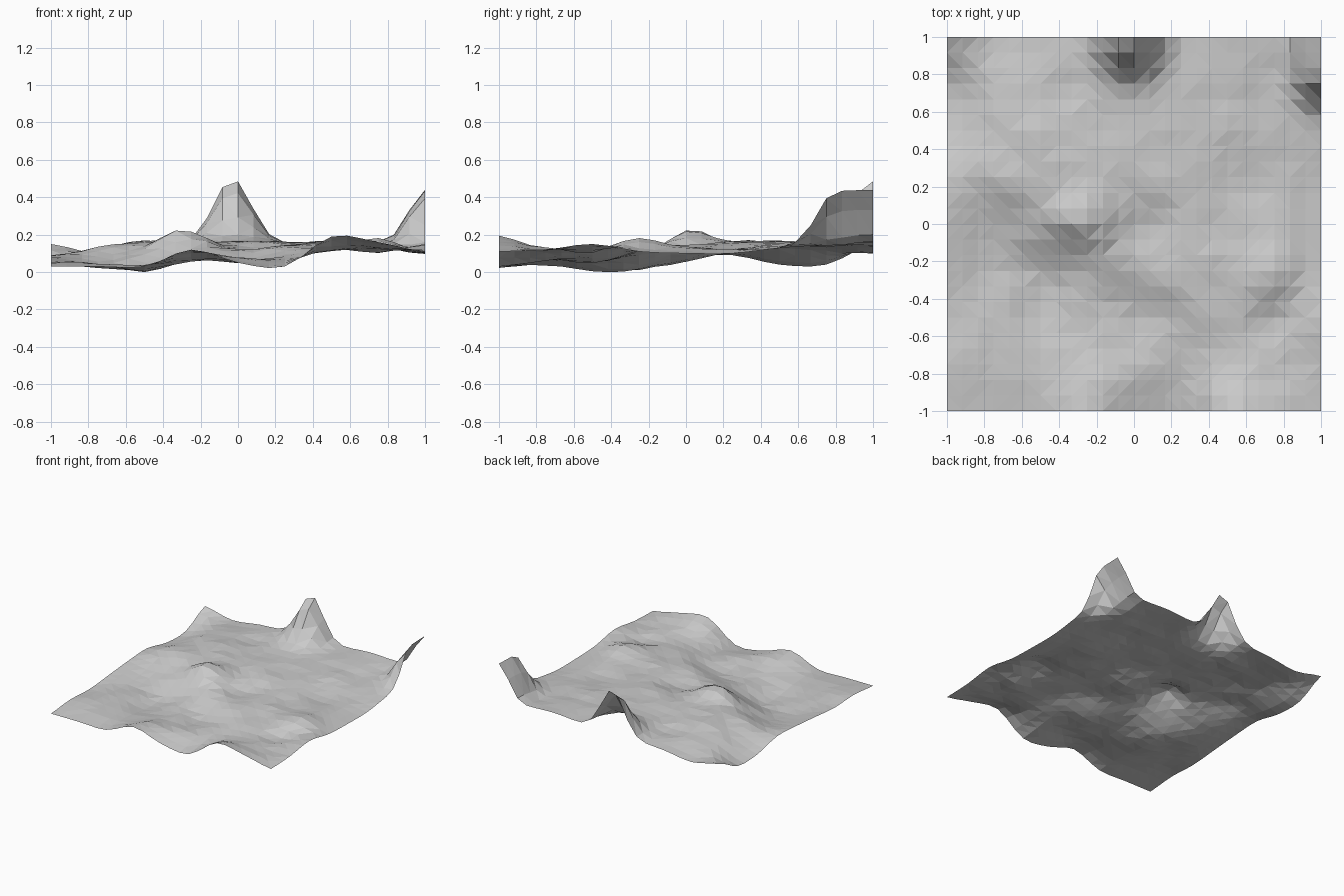
import bpy, bmesh, math
from mathutils import Vector, noise

if "Cube" in bpy.data.objects:
    bpy.data.objects.remove(bpy.data.objects["Cube"])

# Coarse relief: rows run front to back, columns left to right, 0.25 apart
# (heights in hundredths)
RELIEF = [
    [4, 4, 4, 13, 6, 4, 20, 17, 12],
    [6, 6, 4, 9, 9, 8, 13, 13, 13],
    [5, 5, 2, 7, 6, 11, 13, 12, 16],
    [7, 4, 3, 10, 13, 15, 16, 18, 12],
    [9, 7, 13, 21, 12, 15, 15, 15, 11],
    [10, 14, 17, 18, 17, 17, 14, 13, 11],
    [5, 13, 17, 16, 17, 17, 16, 14, 14],
    [5, 12, 15, 15, 16, 17, 17, 16, 16],
    [16, 11, 14, 15, 15, 16, 18, 17, 17],
]


def spline(row, t):
    """Catmull-Rom interpolation along a list of values."""
    i = min(int(t), len(row) - 2)
    f = t - i
    a, b = row[max(i - 1, 0)], row[i]
    c, d = row[i + 1], row[min(i + 2, len(row) - 1)]
    return b + 0.5 * f * (c - a + f * (2*a - 5*b + 4*c - d + f * (3*(b - c) + d - a)))


def bump(dx, dy, sx, sy):
    return math.exp(-(dx / sx) ** 2 - (dy / sy) ** 2)


def height(x, y):
    u, v = (x + 1) * 4, (y + 1) * 4
    z = spline([spline(r, u) for r in RELIEF], v) / 100
    # knoll near the middle, peak on the back edge, ridge at the back right
    z += 0.05 * bump(x + 0.35, y - 0.03, 0.1, 0.1)
    z += 0.36 * bump(x + 0.03, y - 1, 0.145, 0.18)
    z += 0.28 * bump(x - 1, max(0, 0.8 - y), 0.12, 0.135)
    # small rocky roughness away from the border
    inner = min(1, (1 - max(abs(x), abs(y))) * 6)
    z += 0.018 * inner * noise.noise(Vector((x * 5.3, y * 5.3, 3.7)))
    return z


# Ground sheet: 24 x 24 flat-shaded cells
bm = bmesh.new()
bmesh.ops.create_grid(bm, x_segments=24, y_segments=24, size=1)
for v in bm.verts:
    v.co.z = height(v.co.x, v.co.y)
low = min(v.co.z for v in bm.verts)
for v in bm.verts:
    v.co.z -= low
bmesh.ops.triangulate(bm, faces=bm.faces[:], quad_method='SHORT_EDGE')

mesh = bpy.data.meshes.new("terrain")
bm.to_mesh(mesh)
bm.free()
stone = bpy.data.materials.new("light grey stone")
stone.diffuse_color = (0.6, 0.6, 0.6, 1)
stone.use_nodes = True
stone.node_tree.nodes["Principled BSDF"].inputs["Base Color"].default_value = stone.diffuse_color
mesh.materials.append(stone)
bpy.context.collection.objects.link(bpy.data.objects.new("terrain", mesh))
